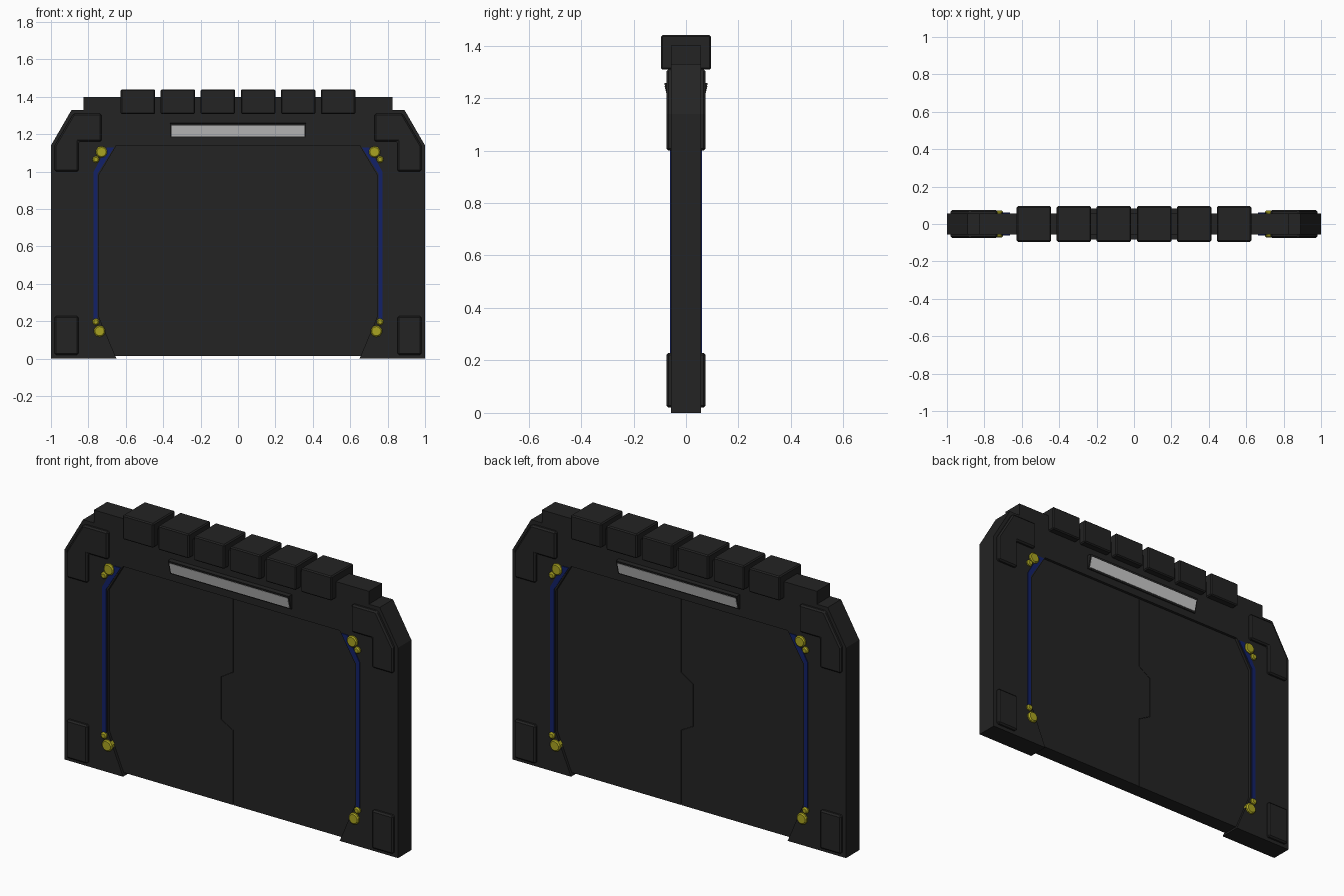
import bpy, bmesh, math
from mathutils import Matrix

cube = bpy.data.objects.get("Cube")
if cube:
    bpy.data.objects.remove(cube, do_unlink=True)


def material(name, rgb):
    m = bpy.data.materials.new(name)
    m.use_nodes = True
    m.diffuse_color = (*rgb, 1)
    bsdf = next(n for n in m.node_tree.nodes if n.type == 'BSDF_PRINCIPLED')
    bsdf.inputs["Base Color"].default_value = (*rgb, 1)
    return m


METAL = material("dark metal", (0.017, 0.017, 0.017))
BLUE = material("deep blue", (0.006, 0.015, 0.14))
YELLOW = material("dull yellow", (0.4, 0.37, 0.015))
LIGHT = material("lamp white", (0.6, 0.6, 0.6))


def finish(name, bm, mat, bevel=0, mirror=None):
    """Turn a bmesh into an object with optional bevel and mirror."""
    bmesh.ops.recalc_face_normals(bm, faces=bm.faces)
    mesh = bpy.data.meshes.new(name)
    bm.to_mesh(mesh)
    bm.free()
    mesh.materials.append(mat)
    obj = bpy.data.objects.new(name, mesh)
    bpy.context.collection.objects.link(obj)
    if bevel:
        mod = obj.modifiers.new("Bevel", 'BEVEL')
        mod.width, mod.segments = bevel, 1
        mod.limit_method, mod.angle_limit = 'ANGLE', math.radians(40)
    if mirror:
        mod = obj.modifiers.new("Mirror", 'MIRROR')
        mod.use_axis = [a == mirror for a in "XYZ"]
        mod.use_mirror_merge = False
    return obj


def prism(name, pts, half, mat, along='Y', **kw):
    """Extrude a closed profile symmetrically along Y (x,z) or X (y,z)."""
    bm = bmesh.new()
    place = (lambda p, d: (p[0], d, p[1])) if along == 'Y' else (lambda p, d: (d, *p))
    face = bm.faces.new([bm.verts.new(place(p, -half)) for p in pts])
    out = bmesh.ops.extrude_face_region(bm, geom=[face])
    verts = [v for v in out["geom"] if isinstance(v, bmesh.types.BMVert)]
    shift = place((0, 0), 2 * half)
    bmesh.ops.translate(bm, verts=verts, vec=shift)
    return finish(name, bm, mat, **kw)


def rect(x0, x1, z0, z1):
    return [(x0, z0), (x1, z0), (x1, z1), (x0, z1)]


# Door frame: right half of the outline, then its reflection
half_outline = [(0.65, 1.14), (0.742, 0.985), (0.742, 0.22), (0.65, 0), (1, 0),
                (1, 1.14), (0.89, 1.33), (0.825, 1.33), (0.825, 1.4)]
outline = half_outline + [(-x, z) for x, z in reversed(half_outline)]
prism("door_frame", outline, 0.057, METAL)

# Two door leaves with an interlocking seam, and a core behind the seam
seam = [(0, 0.015), (0, 0.42), (-0.072, 0.46), (-0.072, 0.69), (0, 0.735), (0, 1.16)]
for name, side in (("right_leaf", -1), ("left_leaf", 1)):
    edge = [(x + side * 0.002, z) for x, z in seam]
    prism(name, edge + [(side * 0.78, 1.16), (side * 0.78, 0.015)], 0.042, METAL)
prism("door_core", rect(-0.7, 0.7, 0.015, 1.15), 0.036, METAL)

# Raised armour plates on the corners
prism("upper_corner_plate",
      [(0.98, 1.0), (0.98, 1.14), (0.88, 1.31), (0.73, 1.31), (0.73, 1.16),
       (0.853, 1.16), (0.853, 1.0)], 0.075, METAL, bevel=0.008, mirror='X')
prism("lower_corner_plate", rect(0.853, 0.98, 0.02, 0.228), 0.075, METAL,
      bevel=0.008, mirror='X')

# Blue strips along the opening
prism("blue_strip",
      [(0.772, 0.2), (0.772, 1.0), (0.7, 1.13), (0.662, 1.13), (0.75, 0.99),
       (0.75, 0.2)], 0.061, BLUE, mirror='X')

# Blocks along the top edge
for i in range(3):
    cx = 0.108 + 0.2135 * i
    prism("top_block", rect(cx - 0.092, cx + 0.092, 1.308, 1.44), 0.095, METAL,
          bevel=0.006, mirror='X')

# Yellow bolts showing on both faces
for x, z, r in ((0.73, 1.105, 0.031), (0.76, 1.065, 0.018),
                (0.74, 0.147, 0.031), (0.76, 0.197, 0.018)):
    bm = bmesh.new()
    turn = Matrix.Translation((x, 0, z)) @ Matrix.Rotation(math.pi / 2, 4, 'X')
    bmesh.ops.create_cone(bm, cap_ends=True, segments=10, radius1=r, radius2=r,
                          depth=0.142, matrix=turn)
    finish("bolt", bm, YELLOW, bevel=0.006, mirror='X')

# Lamp hood tilted downwards, with a thin glowing plate on the slope
prism("lamp_hood", [(-0.04, 1.26), (-0.083, 1.258), (-0.063, 1.18), (-0.04, 1.18)],
      0.363, METAL, along='X', mirror='Y')
prism("lamp_plate", [(-0.07, 1.246), (-0.082, 1.246), (-0.067, 1.188), (-0.055, 1.188)],
      0.355, LIGHT, along='X', mirror='Y')
